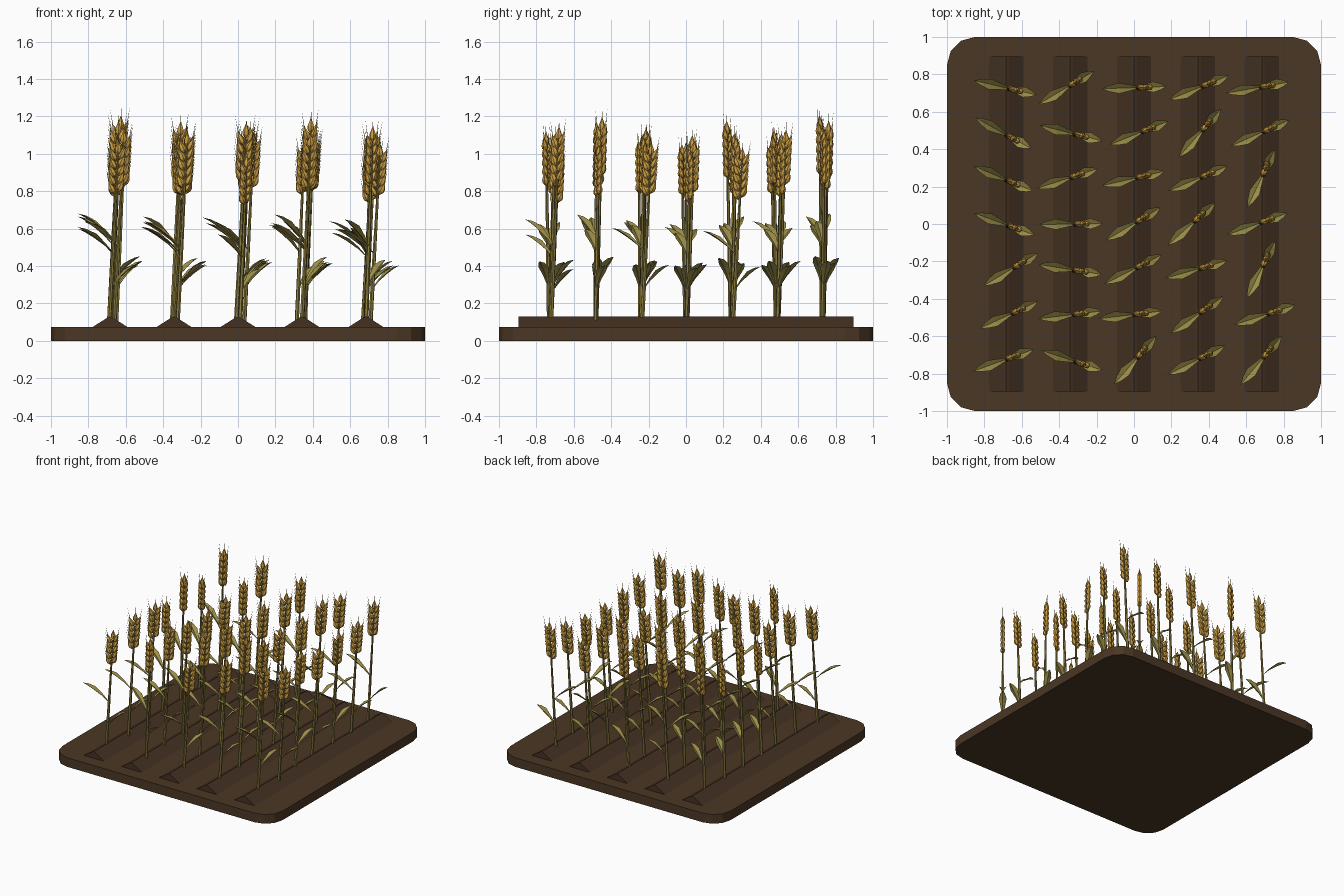
import bpy, bmesh, math
from mathutils import Vector, Matrix

if "Cube" in bpy.data.objects:
    bpy.data.objects.remove(bpy.data.objects["Cube"])


def material(name, rgb):
    m = bpy.data.materials.new(name)
    m.diffuse_color = (*rgb, 1)
    m.use_nodes = True
    m.node_tree.nodes["Principled BSDF"].inputs["Base Color"].default_value = m.diffuse_color
    return m


SOIL = material("soil brown", (0.070, 0.038, 0.018))
RIDGE = material("dark furrow brown", (0.058, 0.031, 0.016))
STEM = material("straw olive", (0.27, 0.21, 0.05))
LEAF = material("leaf olive", (0.33, 0.27, 0.065))
GRAIN = material("grain gold", (0.60, 0.34, 0.055))
AWN = material("pale straw", (0.58, 0.42, 0.12))


def finish(bm, name, mat, normals=True):
    if normals:
        bmesh.ops.recalc_face_normals(bm, faces=bm.faces)
    me = bpy.data.meshes.new(name)
    bm.to_mesh(me)
    bm.free()
    me.materials.append(mat)
    ob = bpy.data.objects.new(name, me)
    bpy.context.collection.objects.link(ob)
    return ob


def prism(bm, pts, offset):
    # extrude a closed outline along an offset vector
    a = [bm.verts.new(p) for p in pts]
    b = [bm.verts.new(Vector(p) + Vector(offset)) for p in pts]
    bm.faces.new(a)
    bm.faces.new(b)
    for i in range(len(a)):
        j = (i + 1) % len(a)
        bm.faces.new((a[i], a[j], b[j], b[i]))


def lathe(bm, rings, sides, mat):
    # rings of (radius, z, x shift); radius 0 closes to a point
    prev = None
    for r, z, x in rings:
        n = sides if r > 0 else 1
        cur = [bm.verts.new(mat @ Vector((x + r * math.cos(2 * math.pi * k / sides),
                                          r * math.sin(2 * math.pi * k / sides), z)))
               for k in range(n)]
        if prev:
            for k in range(sides):
                q = (k + 1) % sides
                if len(prev) == 1:
                    bm.faces.new((prev[0], cur[q], cur[k]))
                elif len(cur) == 1:
                    bm.faces.new((prev[k], prev[q], cur[0]))
                else:
                    bm.faces.new((prev[k], prev[q], cur[q], cur[k]))
        prev = cur


# soil slab with rounded corners
bm = bmesh.new()
R = 0.15
outline = []
for i, (sx, sy) in enumerate(((1, 1), (-1, 1), (-1, -1), (1, -1))):
    for k in range(4):
        a = math.radians(90 * i + 30 * k)
        outline.append((sx * (1 - R) + R * math.cos(a), sy * (1 - R) + R * math.sin(a), 0))
prism(bm, outline, (0, 0, 0.075))
finish(bm, "soil_slab", SOIL)

# planted ridges
bm = bmesh.new()
for i in range(5):
    x = (i - 2) * 0.342
    prism(bm, [(x - 0.1, -0.895, 0.07), (x + 0.1, -0.895, 0.07),
               (x + 0.015, -0.895, 0.124), (x, -0.895, 0.13), (x - 0.015, -0.895, 0.124)],
          (0, 1.79, 0))
finish(bm, "soil_ridges", RIDGE)

# turn in degrees and total height of each plant, back row first
TURN = [(-13, 31, 2, 22, 10), (-29, -14, 22, 49, 24), (-23, 18, 13, 23, 65),
        (-20, 1, 31, 42, 20), (31, -9, 27, 16, 64), (25, 7, 7, 35, 18),
        (20, -18, 49, 27, 50)]
TALL = [(1.24, 1.21, 1.18, 1.12, 1.16), (1.09, 1.16, 1.14, 1.16, 1.08),
        (1.21, 1.10, 1.14, 1.12, 1.06), (1.08, 1.09, 1.13, 1.10, 1.04),
        (1.15, 1.10, 1.17, 1.12, 1.09), (1.16, 1.15, 1.20, 1.23, 1.08),
        (1.10, 1.15, 1.02, 1.14, 1.18)]
# small sideways shifts of each plant along x
SHIFT = [(0, -.015, .005, .01, -.02), (-.01, .01, .03, .015, -.005),
         (-.01, -.01, 0, .005, .0), (-.005, .01, 0, -.03, -.02),
         (.03, .005, 0, -.005, .0), (.02, .005, -.015, 0, .02),
         (-.01, .015, .01, -.005, .0)]

stems, leaves, grains, awns = (bmesh.new() for _ in range(4))


def lean(z):
    return 0.01 + 0.055 * z


def leaf(mat, z0, x1, z1):
    # folded blade arching from the stem to its tip
    x0 = lean(z0)
    rows = []
    for t, w in ((0, .005), (.25, .016), (.55, .029), (.8, .017), (1, 0)):
        x = x0 + (x1 - x0) * t
        z = z0 + (z1 - z0) * t + 0.09 * t * (1 - t)
        pts = [(x, -w, z + 0.3 * w), (x, 0, z - 0.3 * w), (x, w, z + 0.3 * w)]
        rows.append([leaves.verts.new(mat @ Vector(p)) for p in (pts if w else pts[:1])])
    flip = x1 < x0
    for a, b in zip(rows, rows[1:]):
        for k in range(2):
            f = [a[k], b[k], b[k + 1], a[k + 1]] if len(b) > 1 else [a[k], b[0], a[k + 1]]
            leaves.faces.new(f[::-1] if flip else f)


def kernel(mat, x, z, tilt, awn):
    m = mat @ Matrix.Translation((x, 0, z)) @ Matrix.Rotation(tilt, 4, 'Y')
    lathe(grains, [(0, 0, 0), (.017, .022, 0), (.018, .04, 0), (0, .085, 0)], 6, m)
    a = m @ Matrix.Translation((0, 0, .075)) @ Matrix.Rotation(-tilt * 0.55, 4, 'Y')
    lathe(awns, [(.0025, 0, 0), (0, awn, 0)], 3, a)


for r in range(7):
    for c in range(5):
        s = (TALL[r][c] - 0.1) / 1.05
        mat = (Matrix.Translation(((c - 2) * 0.342 - 0.005 + SHIFT[r][c], (3 - r) * 0.243, 0.1))
               @ Matrix.Rotation(math.radians(TURN[r][c]), 4, 'Z')
               @ Matrix.Diagonal((1, 1, s, 1)))
        # stem
        lathe(stems, [(.012, 0, lean(0)), (.010, .4, lean(.4)), (.007, .74, lean(.74)),
                      (.004, .96, lean(.96))], 6, mat)
        # low leaf to one side, high leaf to the other
        leaf(mat, 0.19, 0.172, 0.325)
        leaf(mat, 0.39, -0.172, 0.535)
        # ear: paired kernels with bristles and one at the tip
        for k in range(5):
            for side in (-1, 1):
                z = 0.715 + 0.046 * k + (0.012 if side > 0 else 0)
                kernel(mat, lean(z) + side * 0.008, z, side * 0.42, 0.085)
        kernel(mat, lean(.935), .935, .05, 0.05)

finish(stems, "wheat_stems", STEM)
finish(leaves, "wheat_leaves", LEAF, False)
finish(grains, "wheat_grains", GRAIN)
finish(awns, "wheat_bristles", AWN)
